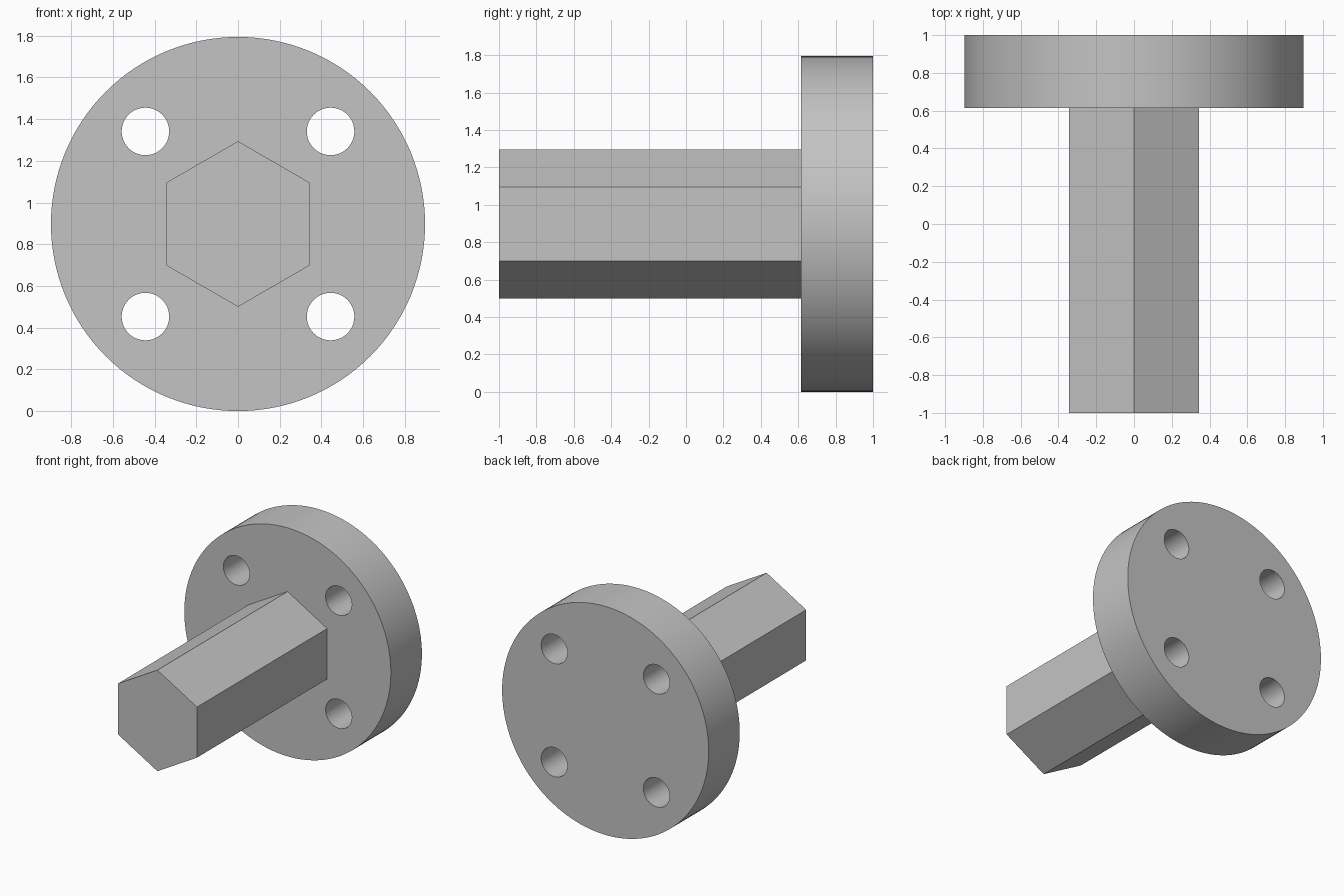
import bpy
from math import pi

cube = bpy.data.objects.get("Cube")
if cube:
    bpy.data.objects.remove(cube, do_unlink=True)

GREY = (0.55, 0.55, 0.55, 1)
CENTRE_Z = 0.897
FLANGE_R = 0.897
FLANGE_FRONT = 0.615
HOLE_OFFSET = 0.444

steel = bpy.data.materials.new("steel grey")
steel.use_nodes = True
steel.diffuse_color = GREY
steel.node_tree.nodes["Principled BSDF"].inputs["Base Color"].default_value = GREY


def prism(name, sides, radius, y0, y1, x=0, z=CENTRE_Z, roll=0):
    """Prism lying along y, from y0 to y1."""
    bpy.ops.mesh.primitive_cylinder_add(
        vertices=sides, radius=radius, depth=y1 - y0,
        location=(x, (y0 + y1) / 2, z), rotation=(pi / 2, roll, 0))
    obj = bpy.context.object
    obj.name = name
    bpy.ops.object.transform_apply(location=False, rotation=True, scale=True)
    obj.data.materials.append(steel)
    return obj


# Hexagonal shaft, points up and down, seated slightly inside the flange
prism("hex_shaft", 6, 0.397, -1, FLANGE_FRONT + 0.01)

# Round flange
flange = prism("flange", 128, FLANGE_R, FLANGE_FRONT, 1)

# Four bolt holes through the flange
for sx in (-1, 1):
    for sz in (-1, 1):
        cutter = prism("bolt_hole_cutter", 48, 0.114, FLANGE_FRONT - 0.1, 1.1,
                       sx * HOLE_OFFSET, CENTRE_Z + sz * HOLE_OFFSET)
        cut = flange.modifiers.new("bolt_hole", "BOOLEAN")
        cut.operation = "DIFFERENCE"
        cut.solver = "EXACT"
        cut.object = cutter
        bpy.ops.object.select_all(action="DESELECT")
        flange.select_set(True)
        bpy.context.view_layer.objects.active = flange
        bpy.ops.object.modifier_apply(modifier=cut.name)
        bpy.data.objects.remove(cutter, do_unlink=True)

# Smooth round walls with crisp rims
bpy.ops.object.shade_smooth_by_angle(angle=pi / 6)
